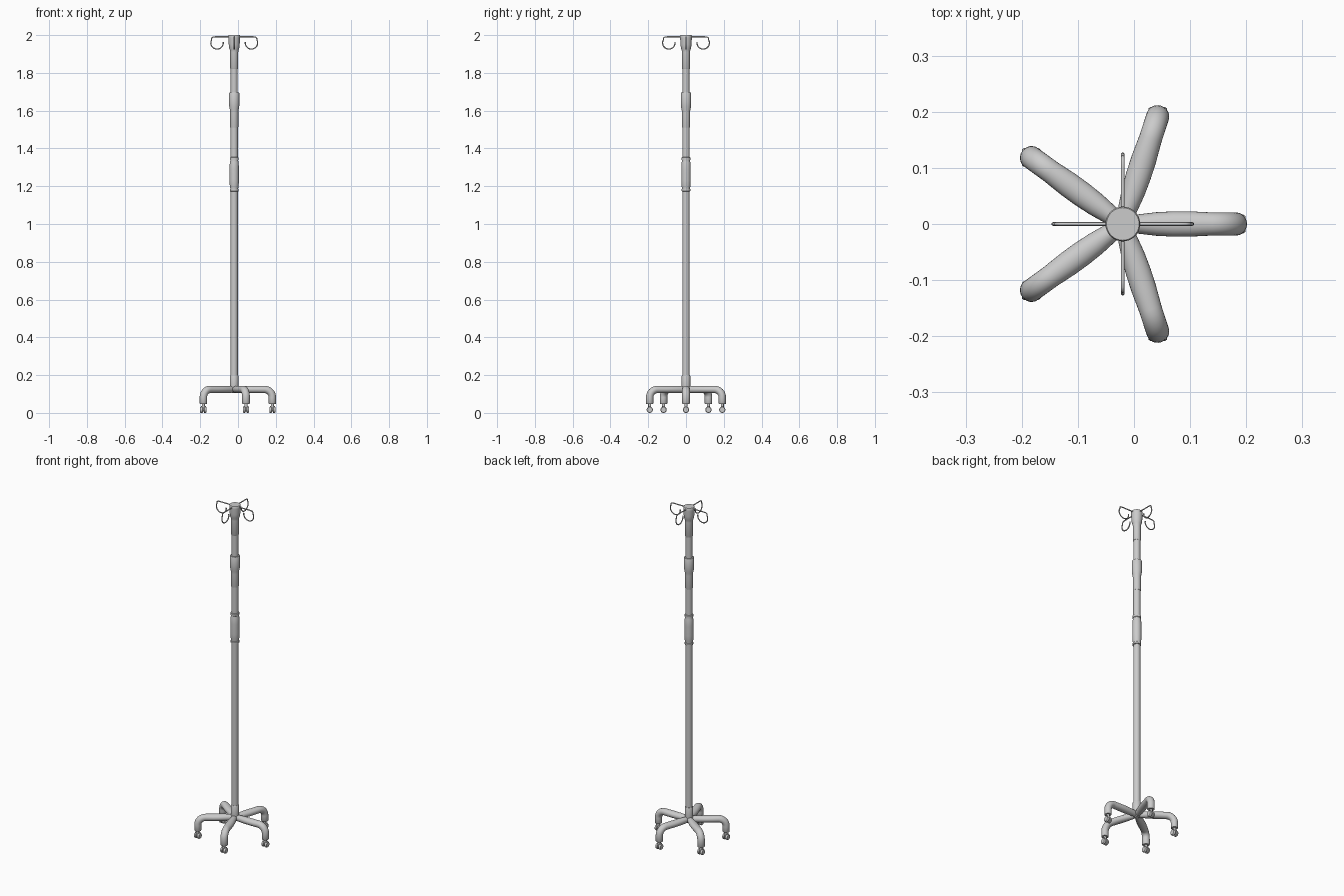
import bpy, bmesh, math
from mathutils import Matrix, Vector

if "Cube" in bpy.data.objects:
    bpy.data.objects.remove(bpy.data.objects["Cube"])

CX = -0.02            # pole axis
N_LEGS, N_HOOKS = 5, 4


def finish(name, bm, loc=(0, 0, 0), rot=0.0):
    bmesh.ops.recalc_face_normals(bm, faces=bm.faces)
    me = bpy.data.meshes.new(name)
    bm.to_mesh(me)
    bm.free()
    me.shade_smooth()
    me.set_sharp_from_angle(angle=math.radians(40))
    return place(name, me, loc, rot)


def place(name, me, loc, rot=0.0):
    ob = bpy.data.objects.new(name, me)
    ob.location = loc
    ob.rotation_euler.z = rot
    bpy.context.collection.objects.link(ob)
    return ob


def loft(bm, rings):
    loops = [[bm.verts.new(p) for p in ring] for ring in rings]
    n = len(loops[0])
    for a, b in zip(loops, loops[1:]):
        for i in range(n):
            j = (i + 1) % n
            bm.faces.new((a[i], a[j], b[j], b[i]))
    bm.faces.new(loops[0][::-1])
    bm.faces.new(loops[-1])


def lathe(bm, profile, n=32, mat=Matrix()):
    loft(bm, [[mat @ Vector((r * math.cos(2 * math.pi * i / n),
                             r * math.sin(2 * math.pi * i / n), z))
               for i in range(n)] for r, z in profile])


def sweep(bm, path, n=16):
    """Tube in the xz plane; path points are (x, z, half width, half height)."""
    rings = []
    for k, (x, z, w, h) in enumerate(path):
        p, q = path[max(k - 1, 0)], path[min(k + 1, len(path) - 1)]
        t = Vector((q[0] - p[0], 0, q[1] - p[1])).normalized()
        up = Vector((-t.z, 0, t.x))
        rings.append([Vector((x, 0, z)) + Vector((0, w * math.cos(a), 0)) + up * h * math.sin(a)
                      for a in (2 * math.pi * i / n for i in range(n))])
    loft(bm, rings)


def turned(name, profile):
    bm = bmesh.new()
    lathe(bm, profile)
    finish(name, bm, (CX, 0, 0))


# Pole stack, from the bottom up
turned("base_hub", [(0.012, 0.104), (0.02, 0.112), (0.0225, 0.14), (0.0225, 0.195), (0.02, 0.2)])
turned("lower_pole", [(0.019, 0.12), (0.019, 1.4)])
turned("hand_grip", [(0.0195, 1.172), (0.0235, 1.174), (0.0235, 1.184), (0.021, 1.186),
                     (0.021, 1.19), (0.0235, 1.2), (0.0245, 1.23), (0.0245, 1.29),
                     (0.0235, 1.325), (0.021, 1.334), (0.021, 1.338), (0.0235, 1.34),
                     (0.0235, 1.352), (0.0195, 1.354)])
turned("middle_pole", [(0.0195, 1.34), (0.0195, 1.62)])
turned("height_collar", [(0.0205, 1.51), (0.0215, 1.513), (0.0215, 1.59), (0.023, 1.605),
                         (0.0265, 1.622), (0.0275, 1.64), (0.0275, 1.692), (0.026, 1.695),
                         (0.019, 1.695)])
turned("upper_pole", [(0.0185, 1.68), (0.0185, 1.94)])
turned("top_sleeve", [(0.0195, 1.82), (0.0212, 1.823), (0.0212, 1.91), (0.023, 1.922),
                      (0.027, 1.932), (0.029, 1.95), (0.031, 1.985), (0.031, 1.997),
                      (0.029, 2.0)])

# Leg: flat run, rounded elbow, short drop
R, Z, BEND = 0.202, 0.124, 0.042
path = [(0.0, Z, 0.013, 0.016), (0.03, Z, 0.0175, 0.018), (0.06, Z, 0.021, 0.019),
        (0.09, Z, 0.0225, 0.019), (0.12, Z, 0.0225, 0.019)]
for i in range(9):
    a = math.pi / 2 * (1 - i / 8)
    path.append((R - BEND + BEND * math.cos(a), Z - BEND + BEND * math.sin(a), 0.0205, 0.0195))
path += [(R, 0.05, 0.0205, 0.0195), (R, 0.047, 0.0185, 0.0175)]
bm = bmesh.new()
sweep(bm, path, 24)
leg = finish("leg_1", bm, (CX, 0, 0)).data

# Caster: stem, fork block and twin wheels rolling about the x axis
bm = bmesh.new()
lathe(bm, [(0.008, 0.03), (0.008, 0.052)], 16)
axle = Matrix.Translation((0, 0, 0.0165)) @ Matrix.Rotation(math.pi / 2, 4, 'Y')
lathe(bm, [(0.009, -0.004), (0.009, 0.004)], 16, axle)
for s in (-1, 1):
    lathe(bm, [(0.0145, s * 0.003), (0.0165, s * 0.005), (0.0165, s * 0.013), (0.014, s * 0.0165)],
          24, axle)
block = bmesh.ops.create_cube(bm, size=1, matrix=Matrix.Translation((0, 0, 0.03))
                              @ Matrix.Diagonal((0.026, 0.014, 0.012, 1)))
caster = None
for k in range(N_LEGS):
    a = 2 * math.pi * k / N_LEGS
    loc = (CX + R * math.cos(a), R * math.sin(a), 0)
    if k == 0:
        caster = finish("caster_1", bm, loc).data
    else:
        place(f"leg_{k + 1}", leg, (CX, 0, 0), a)
        place(f"caster_{k + 1}", caster, loc)

# Bag hooks: wire arms that curl under and back toward the pole
W = 0.0032
hook = [(0.02, 1.991), (0.1, 1.991), (0.112, 1.99), (0.119, 1.985)]
for i in range(15):
    a = math.radians(28 - i * 15.5)
    hook.append((0.091 + 0.033 * math.cos(a), 1.959 + 0.033 * math.sin(a)))
bm = bmesh.new()
sweep(bm, [(x, z, W, W) for x, z in hook], 10)
hook_mesh = finish("hook_1", bm, (CX, 0, 0)).data
for k in range(1, N_HOOKS):
    place(f"hook_{k + 1}", hook_mesh, (CX, 0, 0), k * math.pi / 2)
